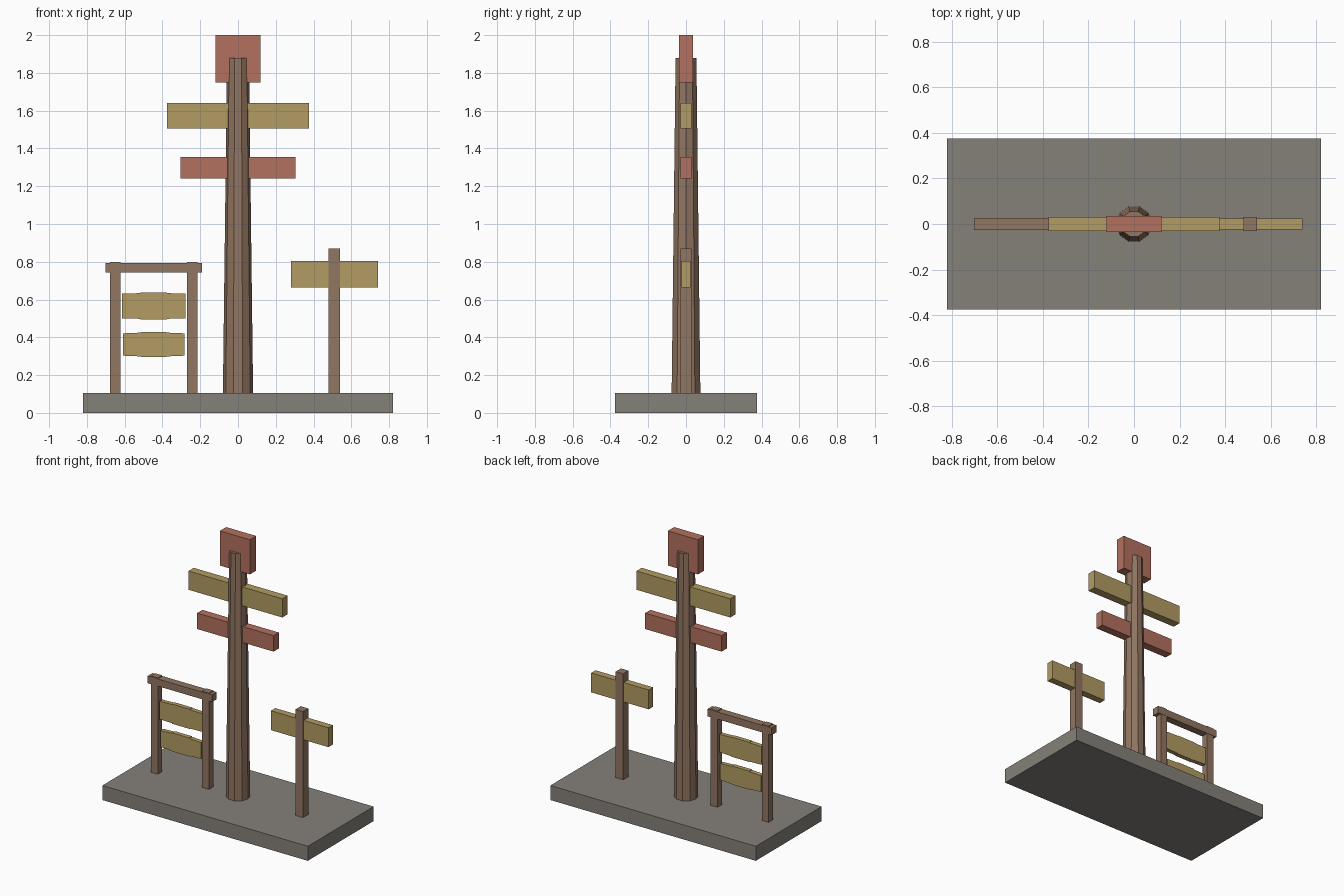
import bpy, bmesh, math
from mathutils import Matrix, Vector

cube = bpy.data.objects.get("Cube")
if cube:
    bpy.data.objects.remove(cube, do_unlink=True)


def material(name, rgb):
    m = bpy.data.materials.new(name)
    m.use_nodes = True
    m.diffuse_color = (*rgb, 1)
    m.node_tree.nodes["Principled BSDF"].inputs["Base Color"].default_value = (*rgb, 1)
    return m


WOOD = material("brown_wood", (0.285, 0.18, 0.12))
YELLOW = material("ochre_paint", (0.45, 0.33, 0.126))
RED = material("brick_red_paint", (0.45, 0.165, 0.113))
STONE = material("grey_stone", (0.235, 0.22, 0.195))


def finish(name, bm, mat):
    bmesh.ops.recalc_face_normals(bm, faces=bm.faces)
    mesh = bpy.data.meshes.new(name)
    bm.to_mesh(mesh)
    bm.free()
    mesh.materials.append(mat)
    obj = bpy.data.objects.new(name, mesh)
    bpy.context.collection.objects.link(obj)
    return obj


def box(name, mat, x0, x1, z0, z1, half_depth):
    """Box between two x and z limits, centred on y = 0."""
    bm = bmesh.new()
    bmesh.ops.create_cube(bm, size=1)
    bmesh.ops.scale(bm, vec=(x1 - x0, 2 * half_depth, z1 - z0), verts=bm.verts)
    bmesh.ops.translate(bm, vec=((x0 + x1) / 2, 0, (z0 + z1) / 2), verts=bm.verts)
    return finish(name, bm, mat)


def notched_panel(name, x, z, half_w, half_h, lip, half_depth):
    """Board whose middle part is a little taller than its ends."""
    mid = half_w * 0.42
    corner = [(half_w, half_h - lip), (mid, half_h - lip / 2), (mid, half_h)]
    right = corner + [(-a, b) for a, b in reversed(corner)]
    outline = right + [(-a, -b) for a, b in right]
    bm = bmesh.new()
    face = bm.faces.new([bm.verts.new((x + a, -half_depth, z + b)) for a, b in outline])
    ext = bmesh.ops.extrude_face_region(bm, geom=[face])
    moved = [v for v in ext["geom"] if isinstance(v, bmesh.types.BMVert)]
    bmesh.ops.translate(bm, vec=(0, 2 * half_depth, 0), verts=moved)
    return finish(name, bm, YELLOW)


FLOOR = 0.105

# Ground slab
box("base_slab", STONE, -0.82, 0.82, 0, FLOOR, 0.375)

# Tall tapered ten-sided post
bm = bmesh.new()
bmesh.ops.create_cone(bm, cap_ends=True, segments=10, radius1=0.08, radius2=0.058,
                      depth=1.88 - FLOOR,
                      matrix=Matrix.Translation((0, 0, (1.88 + FLOOR) / 2))
                      @ Matrix.Rotation(math.pi / 2, 4, "Z"))
finish("main_post", bm, WOOD)

# Boards on the tall post
box("top_board", RED, -0.12, 0.12, 1.75, 2.0, 0.036)
box("upper_cross_board", YELLOW, -0.375, 0.375, 1.505, 1.64, 0.03)
box("lower_cross_board", RED, -0.305, 0.305, 1.24, 1.355, 0.03)

# Small signpost
box("small_post", WOOD, 0.48, 0.54, FLOOR, 0.87, 0.03)
box("small_sign_board", YELLOW, 0.28, 0.74, 0.665, 0.805, 0.025)

# Notice frame with two hanging panels
for side, x in (("right", -0.65), ("left", -0.242)):
    box(f"frame_post_{side}", WOOD, x - 0.027, x + 0.027, FLOOR, 0.8, 0.025)
box("frame_top_bar", WOOD, -0.702, -0.19, 0.742, 0.794, 0.027)
notched_panel("upper_panel", -0.446, 0.566, 0.168, 0.071, 0.006, 0.016)
notched_panel("lower_panel", -0.446, 0.362, 0.163, 0.067, 0.008, 0.016)
